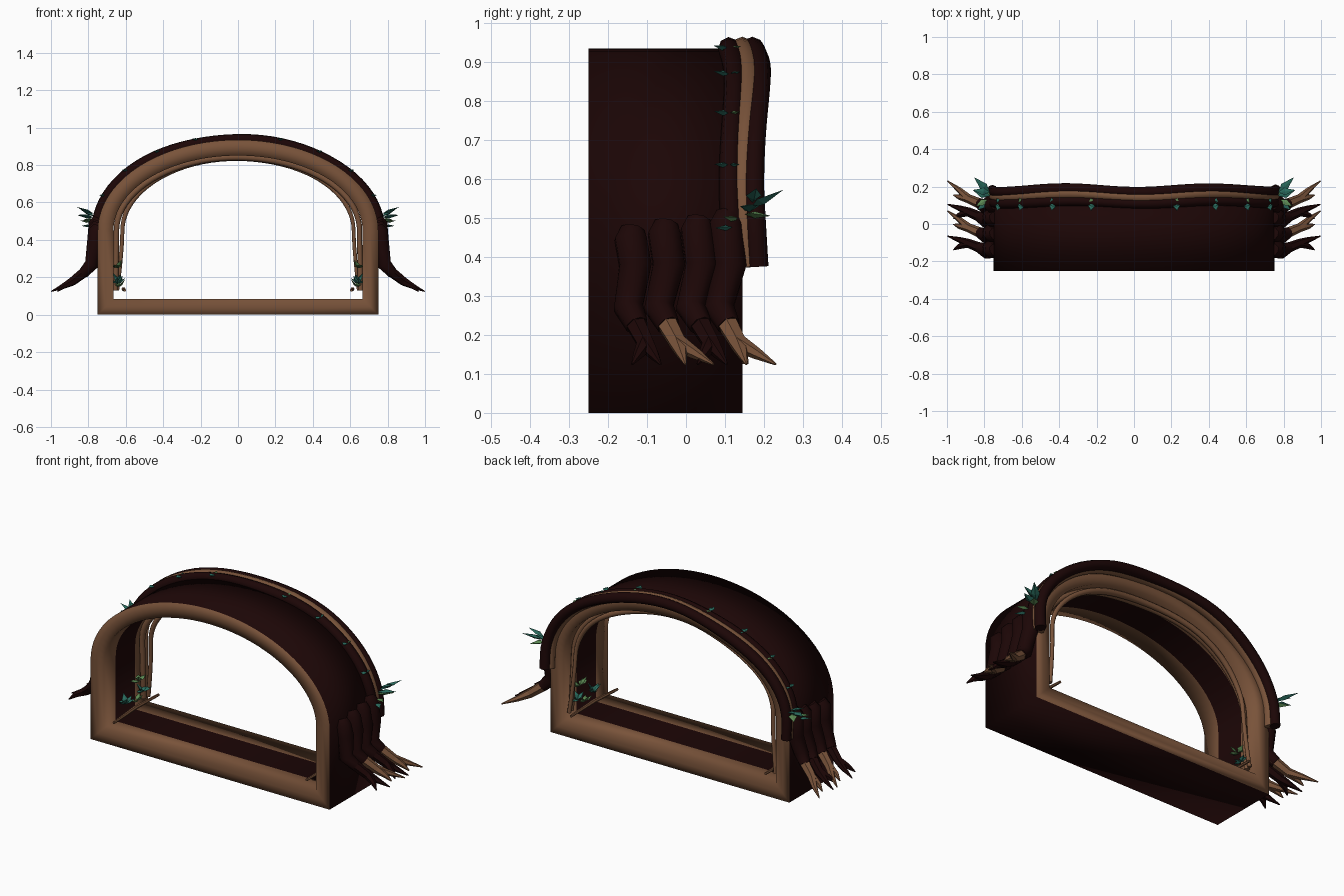
import bpy, bmesh, math, random
from mathutils import Vector

if "Cube" in bpy.data.objects:
    bpy.data.objects.remove(bpy.data.objects["Cube"])
random.seed(4)


def material(name, rgb):
    m = bpy.data.materials.new(name)
    m.use_nodes = True
    m.diffuse_color = (*rgb, 1)
    m.node_tree.nodes["Principled BSDF"].inputs["Base Color"].default_value = (*rgb, 1)
    return m


DARK = material("dark bark", (0.0115, 0.0018, 0.0018))
LIGHT = material("light wood", (0.19, 0.086, 0.042))
TEAL = material("teal leaf", (0.025, 0.16, 0.12))
GREEN = material("green leaf", (0.11, 0.26, 0.09))


def finish(name, mesh, mats, angle=50):
    ob = bpy.data.objects.new(name, mesh)
    bpy.context.collection.objects.link(ob)
    for m in mats:
        mesh.materials.append(m)
    if angle:
        bpy.ops.object.select_all(action="DESELECT")
        ob.select_set(True)
        bpy.context.view_layer.objects.active = ob
        bpy.ops.object.shade_smooth_by_angle(angle=math.radians(angle))
    return ob


def tube(name, paths, mat, sides=2):
    """Tapered tubes; each path is a list of (x, y, z, radius)."""
    cu = bpy.data.curves.new(name, "CURVE")
    cu.dimensions = "3D"
    cu.bevel_depth = 1
    cu.bevel_resolution = sides
    cu.use_fill_caps = True
    for path in paths:
        sp = cu.splines.new("POLY")
        sp.points.add(len(path) - 1)
        for p, (x, y, z, r) in zip(sp.points, path):
            p.co = (x, y, z, 1)
            p.radius = r
    tmp = bpy.data.objects.new("tmp", cu)
    bpy.context.collection.objects.link(tmp)
    bpy.context.view_layer.update()
    dg = bpy.context.evaluated_depsgraph_get()
    mesh = bpy.data.meshes.new_from_object(tmp.evaluated_get(dg))
    bpy.data.objects.remove(tmp)
    bpy.data.curves.remove(cu)
    mesh.materials.clear()
    return finish(name, mesh, [mat])


SPRING = 0.45  # height where the walls turn into the arch


def outline(off, steps=40):
    """Closed frame outline, moved inward by off."""
    rx, rz = 0.75 - off, 0.485 - off
    arc = [(rx * math.cos(math.pi * i / steps), SPRING + rz * math.sin(math.pi * i / steps))
           for i in range(steps + 1)]
    return [(rx, off)] + arc + [(-rx, off)]


# Arched frame: a cross-section of (inset, y) carried round the outline
section = [(0, -0.25), (0.042, -0.25), (0.084, -0.25), (0.084, -0.145),
           (0.084, 0.03), (0.084, 0.145), (0.042, 0.145), (0, 0.145)]
bm = bmesh.new()
rings = [[bm.verts.new((x, y, z)) for x, z in outline(off)] for off, y in section]
count, n = len(section), len(rings[0])
for k in range(count):
    a, b = rings[k], rings[(k + 1) % count]
    for i in range(n):
        j = (i + 1) % n
        f = bm.faces.new((a[i], a[j], b[j], b[i]))
        f.material_index = 0 if k in (3, count - 1) else 1
bmesh.ops.recalc_face_normals(bm, faces=bm.faces)
me = bpy.data.meshes.new("arched_frame")
bm.to_mesh(me)
bm.free()
finish("arched_frame", me, [DARK, LIGHT], 180)


def arch_vine(rx, rz, low, y, r, amp=0.01, flare=0.0, thin=1.0):
    """Wavy vine: up one wall, over the arch, down the other; legs scaled by thin."""
    legs = [(rx + flare * (1 - i / 4) ** 1.5, low + (SPRING - low) * i / 4) for i in range(4)]
    arc = [(rx * math.cos(math.pi * i / 40), SPRING + rz * math.sin(math.pi * i / 40))
           for i in range(41)]
    pts = legs + arc + [(-x, z) for x, z in reversed(legs)]
    return [(x, y + amp * math.cos(8.2 * (x - 0.42)) + 0.06 * max(0, 0.58 - z), z,
             r * (1 + 0.06 * math.sin(9 * x)) * (thin + (1 - thin) * max(0, z - SPRING) / rz))
            for x, z in pts]


# Vines lying over the rear of the arch
tube("front_outer_vine", [arch_vine(0.757, 0.488, 0.47, 0.117, 0.027, 0.007)], DARK)
tube("middle_outer_vine", [arch_vine(0.748, 0.484, 0.375, 0.154, 0.032)], LIGHT)
tube("rear_outer_vine", [arch_vine(0.757, 0.488, 0.375, 0.18, 0.028)], DARK)

# Thin vines inside the opening
tube("inner_vines", [arch_vine(0.618, 0.388, 0.13, 0.10, 0.017, 0.01, 0.028, 0.65),
                     arch_vine(0.65, 0.393, 0.13, 0.07, 0.02, 0.01, 0.005, 0.75)], LIGHT)


def root(s, top_y, top_z, knee_y, foot_y, spread):
    """Upper strand and its two-part claw, on side s."""
    upper = [(s * 0.745, top_y + 0.005, top_z + 0.015, 0.032),
             (s * 0.758, top_y, top_z - 0.01, 0.044),
             (s * 0.766, top_y + 0.012, 0.38, 0.044),
             (s * 0.782, knee_y, 0.27, 0.040),
             (s * 0.825, (knee_y + foot_y) / 2, 0.224, 0.030)]
    start = (s * 0.808, (knee_y + foot_y) / 2 - 0.008, 0.238, 0.029)
    fork = (s * 0.885, foot_y, 0.178, 0.024)
    claw = [[start, fork, (s * 0.935, foot_y + d * 0.5, 0.152, 0.015), (s * tip, foot_y + d, 0.125, 0.003)]
            for d, tip in zip(spread, (0.965, 0.997))]
    return upper, claw


# Side roots: strands 1 and 3 have dark claws, 2 and 4 light ones
STRANDS = [(-0.142, 0.455, -0.148, -0.103, (-0.035, 0.038)),
           (-0.056, 0.47, -0.07, -0.02, (0.018, 0.09)),
           (0.028, 0.48, 0.012, 0.065, (-0.035, 0.04)),
           (0.102, 0.495, 0.085, 0.135, (0.02, 0.095))]
for side, s in (("left", 1), ("right", -1)):
    strands, dark, light = [], [], []
    for i, spec in enumerate(STRANDS):
        up, claw = root(s, *spec)
        strands.append(up)
        (light if i % 2 else dark).extend(claw)
    tube(side + "_root_strands", strands, DARK)
    tube(side + "_dark_root_tips", dark, DARK, 1)
    tube(side + "_light_root_tips", light, LIGHT, 1)
    # Twig lying along the inside corner
    tube(side + "_floor_twig", [[(s * 0.605, -0.25, 0.13, 0.007), (s * 0.612, -0.05, 0.137, 0.011),
                                 (s * 0.61, 0.16, 0.132, 0.007)]], LIGHT, 1)


def leaf(bm, base, d, length, width):
    """Folded pointed leaf growing from base along d."""
    base, d = Vector(base), Vector(d).normalized()
    side = d.cross(Vector((0, 0, 1)))
    side = side.normalized() if side.length > 0.1 else Vector((0, 1, 0))
    up = side.cross(d)
    mid = base + d * length * 0.4
    rib, under = mid + up * width * 0.2, mid - up * width * 0.2
    tip = bm.verts.new(base + d * length)
    root_v = bm.verts.new(base)
    a = bm.verts.new(mid + side * width / 2 + up * width * 0.1)
    b = bm.verts.new(mid - side * width / 2 + up * width * 0.1)
    for m, flip in ((rib, 1), (under, -1)):
        c = bm.verts.new(m)
        for tri in ((root_v, a, c), (a, tip, c), (tip, b, c), (b, root_v, c)):
            bm.faces.new(tri[::flip])


# Leaves: (material, base, direction, length, width) for one side
LEAVES = [(TEAL, (0.77, 0.165, 0.525), (0.8, 0.8, 0.45), 0.13, 0.045),
          (TEAL, (0.77, 0.15, 0.52), (1, 0.35, 0.15), 0.10, 0.05),
          (TEAL, (0.77, 0.17, 0.54), (0.9, 0.1, 0.35), 0.10, 0.04),
          (GREEN, (0.77, 0.15, 0.51), (0.7, 0.8, -0.05), 0.09, 0.045),
          (GREEN, (0.785, 0.13, 0.495), (0.7, -0.4, 0.1), 0.07, 0.035),
          (TEAL, (0.785, 0.12, 0.475), (0.8, -0.7, 0.0), 0.07, 0.035)]
# Leaves sitting along the front vine
for deg, mat in ((73, GREEN), (56, TEAL), (39, GREEN), (21.5, TEAL)):
    cx, cz = math.cos(math.radians(deg)), math.sin(math.radians(deg))
    p = (0.773 * cx, 0.112, SPRING + 0.505 * cz)
    LEAVES += [(TEAL, p, (0.35 * cx, -1, 0.25 * cz), 0.042, 0.036),
               (mat, p, (0.6 * cx, 0.9, 0.3 * cz), 0.03, 0.026)]
# Tufts around the inner corners
for mat, c, num, size in ((GREEN, (0.643, 0.03, 0.25), 7, 0.058),
                          (TEAL, (0.643, -0.09, 0.165), 6, 0.06),
                          (TEAL, (0.64, 0.06, 0.18), 6, 0.055),
                          (GREEN, (0.635, 0.0, 0.15), 5, 0.05)):
    for i in range(num):
        ang = math.tau * i / num + random.random()
        d = (0.3 * math.cos(ang), math.sin(ang), 0.1 + 0.6 * random.random())
        LEAVES.append((mat, c, d, size, size * 0.55))

for mat, name in ((TEAL, "teal_leaves"), (GREEN, "green_leaves")):
    for side, s in (("left_", 1), ("right_", -1)):
        bm = bmesh.new()
        for m, p, d, length, width in LEAVES:
            if m is mat:
                leaf(bm, (s * p[0], p[1], p[2]), (s * d[0], d[1], d[2]), length, width)
        bmesh.ops.recalc_face_normals(bm, faces=bm.faces)
        me = bpy.data.meshes.new(side + name)
        bm.to_mesh(me)
        bm.free()
        finish(side + name, me, [mat], 0)
